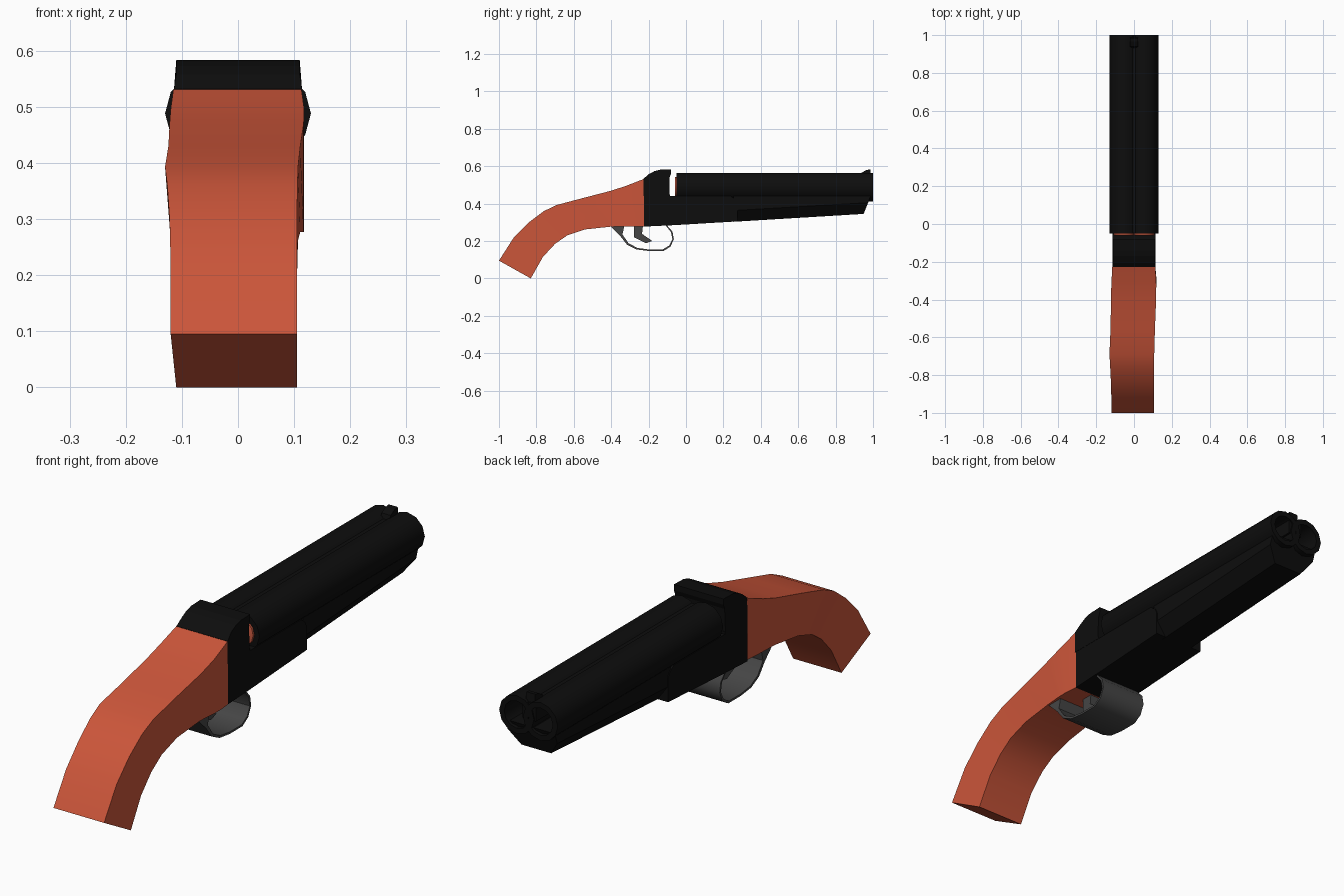
import bpy, bmesh, math

if "Cube" in bpy.data.objects:
    bpy.data.objects.remove(bpy.data.objects["Cube"])


def material(name, rgb):
    m = bpy.data.materials.new(name)
    m.diffuse_color = (*rgb, 1)
    m.use_nodes = True
    m.node_tree.nodes["Principled BSDF"].inputs["Base Color"].default_value = m.diffuse_color
    return m


BLACK = material("gun metal black", (0.004, 0.004, 0.004))
GREY = material("guard grey", (0.06, 0.06, 0.06))
WOOD = material("red wood", (0.60, 0.092, 0.042))
SHELL = material("shell red", (0.58, 0.10, 0.05))


def finish(bm, name, mat, smooth=0):
    bmesh.ops.recalc_face_normals(bm, faces=bm.faces)
    me = bpy.data.meshes.new(name)
    bm.to_mesh(me)
    bm.free()
    me.materials.append(mat)
    if smooth:
        me.shade_smooth()
        me.set_sharp_from_angle(angle=math.radians(smooth))
    ob = bpy.data.objects.new(name, me)
    bpy.context.collection.objects.link(ob)
    return ob


def loft(name, rings, mat, smooth=0, closed=False):
    """Skin through rings of equal length; caps the ends unless closed."""
    bm = bmesh.new()
    vs = [[bm.verts.new(p) for p in r] for r in rings]
    n = len(vs[0])
    pairs = list(zip(vs, vs[1:])) + ([(vs[-1], vs[0])] if closed else [])
    for a, b in pairs:
        for i in range(n):
            j = (i + 1) % n
            bm.faces.new((a[i], a[j], b[j], b[i]))
    if not closed:
        bm.faces.new(vs[0])
        bm.faces.new(vs[-1])
    return finish(bm, name, mat, smooth)


def extrude(name, profile, half, mat, smooth=0):
    """Side profile (y, z) extruded across x."""
    return loft(name, [[(x, y, z) for y, z in profile] for x in (-half, half)], mat, smooth)


def tube(name, x, z, profile, mat, sides=12):
    """Turned part along y from (radius, y) pairs."""
    ang = [2 * math.pi * i / sides for i in range(sides)]
    return loft(name, [[(x + r * math.cos(a), y, z + r * math.sin(a)) for a in ang]
                       for r, y in profile], mat, 35)


# Stock: stations of top (y, z), bottom (y, z), left x, right x
stations = [
    ((-1.00, .095), (-.83, .00), -.12, .105),
    ((-.92, .22), (-.765, .115), -.12, .105),
    ((-.84, .30), (-.70, .185), -.122, .105),
    ((-.76, .36), (-.635, .23), -.126, .106),
    ((-.69, .393), (-.54, .262), -.13, .107),
    ((-.55, .43), (-.40, .277), -.124, .111),
    ((-.40, .469), (-.33, .277), -.122, .117),
    ((-.32, .495), (-.28, .277), -.12, .118),
    ((-.225, .532), (-.225, .277), -.115, .113),
]
loft("stock", [[(l, *t), (r, *t), (r, *b), (l + .01, *b)] for t, b, l, r in stations], WOOD, 35)

# Receiver: rounded standing breech, gap and long lower frame
extrude("receiver_frame", [(-.228, .277), (-.228, .45), (-.085, .45), (-.085, .44), (.24, .44),
                           (.265, .42), (.275, .40), (.275, .305), (-.06, .285)], .113, BLACK)
breech = [(-.228, .44), (-.228, .532), (-.20, .557), (-.17, .573), (-.14, .581), (-.08, .583),
          (-.08, .56), (-.088, .54), (-.088, .44)]
loft("standing_breech", [[(x * (1.0 if z < .54 else .965), y, z) for y, z in breech]
                         for x in (-.114, .114)], BLACK)


# Forend: chamfered section under the barrels, raked at the muzzle
def section(bottom, y_low, y_top, top, w):
    half = [(w, top, y_top), (w, bottom + .06, y_low + (y_top - y_low) * .6), (w * .6, bottom, y_low)]
    return ([(x, y, z) for x, z, y in half] + [(-x, y, z) for x, z, y in reversed(half)])


loft("forend", [section(.303, .255, .255, .45, .110),
                section(.345, .95, .99, .45, .110)], BLACK)

# Barrels with hollow muzzles and red shells in the breech
for side, x in (("left", -.053), ("right", .053)):
    tube(side + "_barrel", x, .488, [(.077, -.05), (.077, 1), (.055, 1), (.055, .55)], BLACK)
    tube(side + "_shell", x, .488, [(.055, -.04), (.055, -.058), (.05, -.06)], SHELL)

# Rib between the barrels and front bead sight
extrude("top_rib", [(-.048, .48), (.995, .48), (.995, .548), (-.048, .548)], .03, BLACK)
extrude("front_sight", [(.93, .54), (.94, .566), (.965, .58), (.985, .583), (.99, .54)], .02, BLACK)

# Trigger guard: wide thin band
outer = [(-.405, .279), (-.35, .225), (-.315, .18), (-.265, .155), (-.20, .147), (-.12, .147),
         (-.083, .17), (-.065, .21), (-.072, .25), (-.10, .282)]
inner = [(-.33, .279), (-.34, .235), (-.307, .188), (-.26, .163), (-.20, .155), (-.124, .155),
         (-.09, .176), (-.073, .21), (-.08, .247), (-.108, .282)]
loft("trigger_guard", [[(-.104, *o), (.104, *o), (.104, *i), (-.104, *i)]
                       for o, i in zip(outer, inner)], GREY, 35)

# Trigger
extrude("trigger", [(-.278, .285), (-.278, .22), (-.215, .188), (-.18, .20), (-.235, .238),
                    (-.23, .285)], .03, GREY)
